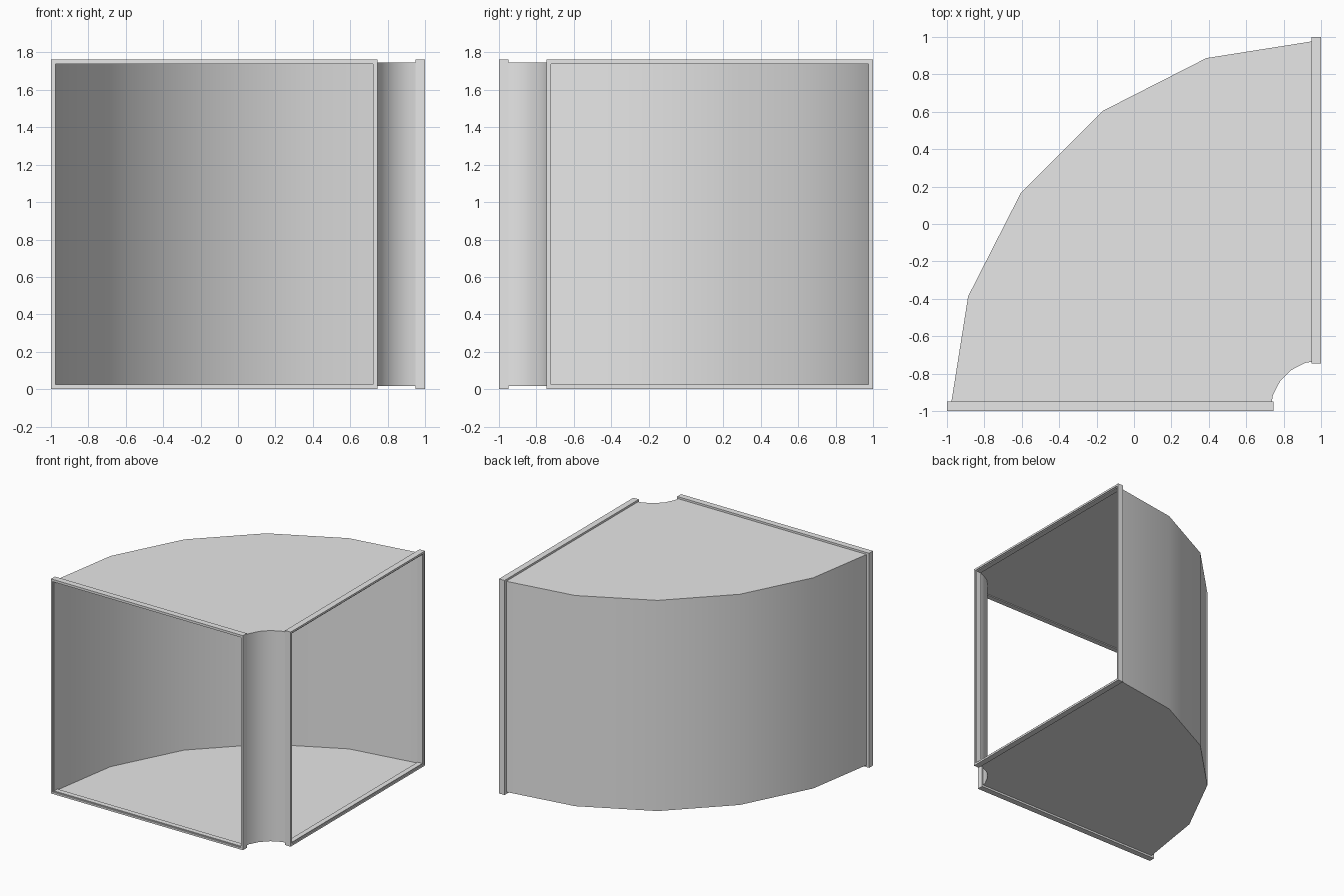
import bpy
import bmesh
from math import sin, cos, pi

cube = bpy.data.objects.get("Cube")
if cube:
    bpy.data.objects.remove(cube, do_unlink=True)

HEIGHT = 1.763
R_IN, R_OUT = 0.255, 2.0     # flange extent measured from the bend centre
STEP = 0.016                 # flange overhang beyond the duct wall
LIP = 0.024                  # inner edge of the flange
DEPTH = 0.05
SEGMENTS = 5
CX, CY = 1.0, -1.0           # bend centre

steel = bpy.data.materials.new("galvanised grey")
steel.use_nodes = True
steel.diffuse_color = (0.8, 0.8, 0.8, 1)
steel.node_tree.nodes["Principled BSDF"].inputs["Base Color"].default_value = (0.8, 0.8, 0.8, 1)


def corners(inset):
    """Rectangle of the duct section as (radius, height) pairs."""
    return [(R_OUT - inset, inset), (R_OUT - inset, HEIGHT - inset),
            (R_IN + inset, HEIGHT - inset), (R_IN + inset, inset)]


def loft(name, rings, closed):
    """Skin a series of four-point rings into a tube."""
    bm = bmesh.new()
    loops = [[bm.verts.new(p) for p in ring] for ring in rings]
    pairs = list(zip(loops, loops[1:]))
    if closed:
        pairs.append((loops[-1], loops[0]))
    for a, b in pairs:
        for i in range(4):
            j = (i + 1) % 4
            bm.faces.new((a[i], a[j], b[j], b[i]))
    bmesh.ops.recalc_face_normals(bm, faces=bm.faces)
    mesh = bpy.data.meshes.new(name)
    bm.to_mesh(mesh)
    bm.free()
    mesh.materials.append(steel)
    obj = bpy.data.objects.new(name, mesh)
    bpy.context.collection.objects.link(obj)
    return obj


# Curved sheet duct, open at both ends
stations = [i * pi / 2 / SEGMENTS for i in range(SEGMENTS + 1)]
duct = loft("elbow_duct",
            [[(CX - r * cos(a), CY + r * sin(a), z) for r, z in corners(STEP)]
             for a in stations], closed=False)
bpy.ops.object.select_all(action='DESELECT')
duct.select_set(True)
bpy.context.view_layer.objects.active = duct
bpy.ops.object.shade_smooth_by_angle(angle=pi / 6)

# Stepped flange frames: (inset, depth) section swept round each opening
section = [(0, 0), (0, DEPTH), (LIP, DEPTH), (LIP, 0.008), (STEP, 0.008), (STEP, 0)]
loft("front_flange",
     [[(CX - r, CY + d, z) for r, z in corners(s)] for s, d in section], closed=True)
loft("left_flange",
     [[(CX - d, CY + r, z) for r, z in corners(s)] for s, d in section], closed=True)
